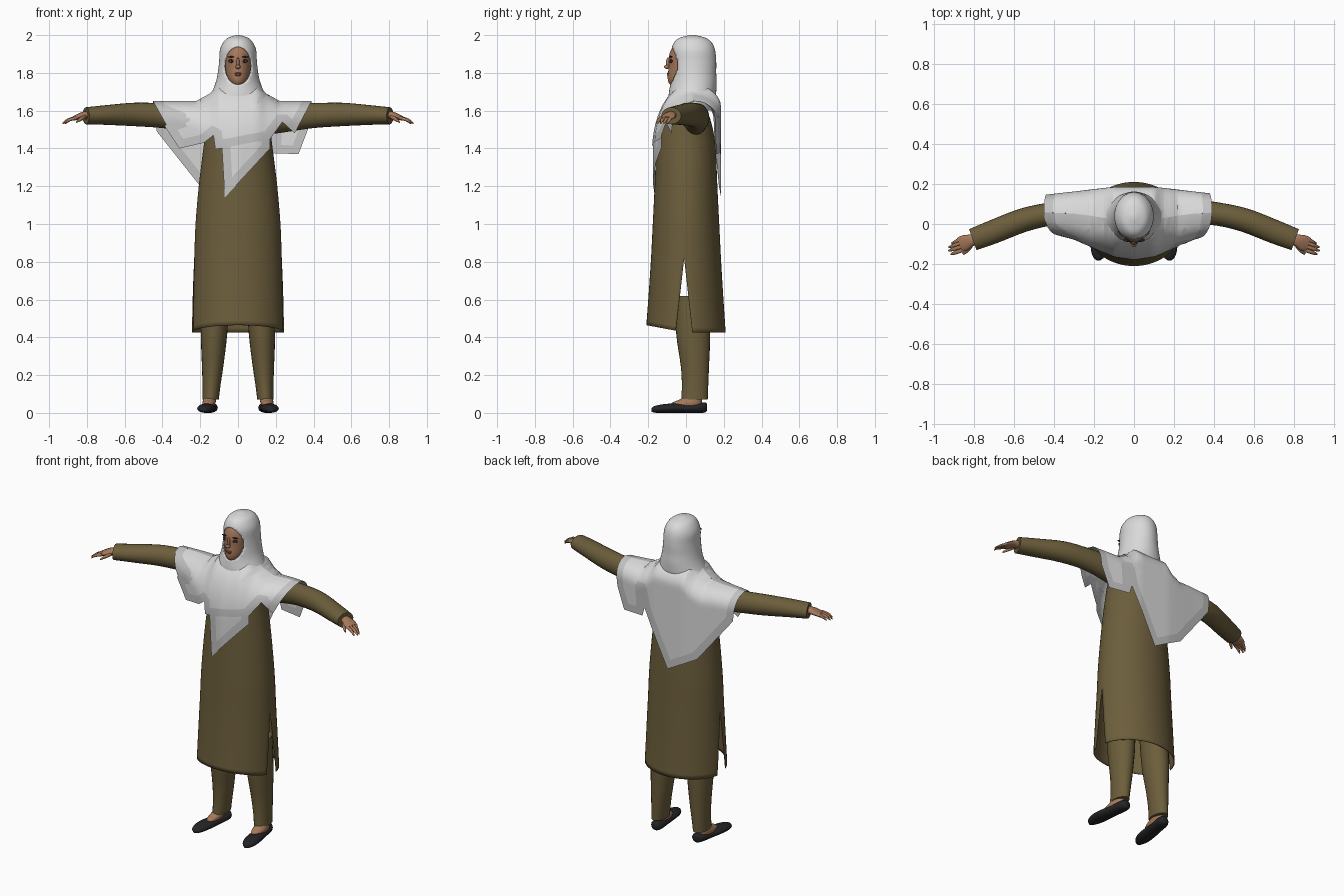
import bpy, bmesh, math
from mathutils import Vector
from mathutils.geometry import intersect_point_line

cube = bpy.data.objects.get("Cube")
if cube:
    bpy.data.objects.remove(cube)


def material(name, *rgb):
    m = bpy.data.materials.new(name)
    m.use_nodes = True
    m.diffuse_color = (*rgb, 1)
    m.node_tree.nodes["Principled BSDF"].inputs["Base Color"].default_value = (*rgb, 1)
    return m


OLIVE = material("olive cloth", .15, .112, .045)
WHITE = material("scarf white", .7, .7, .7)
BORDER = material("scarf border", .54, .54, .54)
SKIN = material("skin", .38, .19, .105)
LIPS = material("lips", .27, .1, .065)
BLACK = material("shoe black", .018, .018, .02)
HAIR = material("brow and lash brown", .03, .016, .01)
EYE = material("eye white", .6, .57, .53)


def finish(name, bm, *mats, angle=50, thick=0):
    bmesh.ops.recalc_face_normals(bm, faces=bm.faces)
    mesh = bpy.data.meshes.new(name)
    bm.to_mesh(mesh)
    bm.free()
    for m in mats:
        mesh.materials.append(m)
    mesh.shade_smooth()
    mesh.set_sharp_from_angle(angle=math.radians(angle))
    obj = bpy.data.objects.new(name, mesh)
    bpy.context.collection.objects.link(obj)
    if thick:
        mod = obj.modifiers.new("cloth thickness", "SOLIDIFY")
        mod.thickness = thick
    return obj


def dense(rows, n=4):
    """Smooth curve through the rows, n steps per span."""
    rows = [Vector(r) for r in rows]
    out = []
    for i in range(len(rows) - 1):
        b, c = rows[i], rows[i + 1]
        a = rows[i - 1] if i else b
        d = rows[i + 2] if i + 2 < len(rows) else c
        for k in range(n):
            t = k / n
            out.append(b + (c - a) * (t / 2) + (a * 2 - b * 5 + c * 4 - d) * (t * t / 2)
                       + (b * 3 - a - c * 3 + d) * (t ** 3 / 2))
    return out + [rows[-1]]


# Section planes: flat, across an arm, across a shoe
FLAT = (Vector((1, 0, 0)), Vector((0, 1, 0)))
ARM = (Vector((.35, 1, 0)), Vector((0, 0, 1)))
SHOE = (Vector((1, 0, 0)), Vector((0, 0, 1)))


def loft(rows, plane, seg=24, flip=1, caps=True, steps=4):
    """Rows are x, y, z and two radii; flip mirrors left and right."""
    bm = bmesh.new()
    rings = []
    for x, y, z, a, b in dense(rows, steps):
        ring = []
        for i in range(seg):
            t = math.tau * i / seg
            p = Vector((x, y, z)) + plane[0] * a * math.cos(t) + plane[1] * b * math.sin(t)
            ring.append(bm.verts.new((p.x * flip, p.y, p.z)))
        rings.append(ring)
    for low, high in zip(rings, rings[1:]):
        for i in range(seg):
            j = (i + 1) % seg
            bm.faces.new((low[i], low[j], high[j], high[i]))
    if caps:
        bm.faces.new(rings[0])
        bm.faces.new(rings[-1])
    return bm


def ball(name, mat, centre, size):
    bm = bmesh.new()
    bmesh.ops.create_uvsphere(bm, u_segments=16, v_segments=10, radius=1)
    for v in bm.verts:
        v.co = Vector(a * b + c for a, b, c in zip(v.co, size, centre))
    finish(name, bm, mat)


# Long tunic: front and back halves that part below the hip slits
bm = bmesh.new()
SLIT = .82
profile = [(.425, .247, .21), (.62, .24, .197), (.82, .232, .185), (1, .225, .176), (1.2, .208, .166),
           (1.35, .19, .16), (1.45, .177, .152), (1.55, .165, .13), (1.62, .13, .1), (1.68, .06, .06)]
for side in (-1, 1):
    rows = []
    for z, rx, ry in dense(profile, 5):
        k = max(0, (SLIT - z) / .4)
        start = math.asin((side * k * .045 - .01) / ry)
        row = []
        for i in range(33):
            t = i / 32
            ang = start + (math.pi - 2 * start) * t
            if side < 0:
                ang = math.pi - start + (math.pi + 2 * start) * t
            lift = .04 * k * max(0, -math.sin(ang))
            row.append(bm.verts.new((rx * math.cos(ang), ry * math.sin(ang), z + lift)))
        rows.append(row)
    for low, high in zip(rows, rows[1:]):
        for i in range(32):
            bm.faces.new((low[i], low[i + 1], high[i + 1], high[i]))
bmesh.ops.remove_doubles(bm, verts=bm.verts, dist=.0002)
finish("tunic", bm, OLIVE, thick=.004)

# Limbs
for flip, side in ((1, "left"), (-1, "right")):
    finish(side + "_sleeve", loft([
        (.1, .04, 1.545, .07, .08), (.25, .058, 1.562, .066, .076), (.4, .052, 1.574, .056, .066),
        (.55, .02, 1.58, .056, .062), (.7, -.038, 1.577, .056, .052), (.805, -.078, 1.573, .052, .045),
    ], ARM, flip=flip), OLIVE)
    finish(side + "_palm", loft([
        (.78, -.072, 1.574, .026, .024), (.815, -.082, 1.576, .029, .02),
        (.845, -.094, 1.568, .037, .016), (.872, -.104, 1.558, .034, .011),
    ], ARM, 16, flip), SKIN)
    for i, finger in enumerate(("index", "middle", "ring", "little")):
        y = -.132 + i * .018
        reach = (.046, .058, .056, .042)[i]
        finish(f"{side}_{finger}_finger", loft([
            (.858 + i * .005, y, 1.561, .009, .009),
            (.87 + reach * .55, y - .012, 1.55, .0085, .0085),
            (.87 + reach, y - .02, 1.533, .004, .004),
        ], ARM, 10, flip), SKIN)
    finish(side + "_thumb", loft([
        (.81, -.1, 1.568, .014, .012), (.832, -.13, 1.556, .011, .011), (.855, -.15, 1.54, .005, .005),
    ], ARM, 10, flip), SKIN)
    finish(side + "_trouser_leg", loft([
        (.12, .03, .62, .075, .09), (.127, .038, .42, .07, .09), (.134, .047, .25, .057, .075),
        (.14, .048, .15, .048, .07), (.145, .045, .07, .043, .07),
    ], FLAT, flip=flip), OLIVE)
    finish(side + "_foot", loft([
        (.146, .045, .11, .032, .04), (.149, .03, .075, .034, .056),
        (.154, .005, .054, .035, .078), (.157, 0, .035, .03, .08),
    ], FLAT, 20, flip), SKIN)
    finish(side + "_shoe", loft([
        (.178, -.182, .016, .008, .01), (.176, -.165, .019, .028, .018), (.172, -.12, .023, .044, .023),
        (.165, -.06, .025, .046, .025), (.155, .01, .024, .041, .024), (.147, .07, .027, .04, .027),
        (.143, .1, .029, .03, .027), (.142, .112, .03, .012, .018),
    ], SHOE, 20, flip), BLACK)

# Head and face
finish("head", loft([
    (0, .01, 1.66, .05, .05), (0, .0, 1.72, .04, .066), (0, -.008, 1.745, .046, .082),
    (0, -.002, 1.775, .06, .095), (0, .008, 1.83, .07, .1), (0, .01, 1.89, .073, .1),
    (0, .02, 1.94, .062, .088), (0, .03, 1.965, .03, .05),
], FLAT, 32), SKIN)
ball("nose_bridge", SKIN, (0, -.094, 1.852), (.008, .012, .03))
ball("nose_tip", SKIN, (0, -.1, 1.832), (.013, .016, .011))
ball("upper_lip", LIPS, (0, -.094, 1.797), (.02, .008, .005))
ball("lower_lip", LIPS, (0, -.093, 1.789), (.017, .008, .006))
ball("chin", SKIN, (0, -.08, 1.758), (.022, .014, .016))
for flip, side in ((1, "left"), (-1, "right")):
    ball(side + "_lashes", HAIR, (.033 * flip, -.078, 1.863), (.018, .009, .01))
    ball(side + "_eye", EYE, (.033 * flip, -.081, 1.861), (.013, .0085, .006))
    ball(side + "_iris", BLACK, (.033 * flip, -.087, 1.861), (.006, .004, .006))
    ball(side + "_brow", HAIR, (.034 * flip, -.08, 1.885), (.021, .008, .0035))

# Hood with an oval face opening
bm = loft([
    (0, .02, 1.6, .165, .13), (0, .03, 1.66, .165, .125), (0, .035, 1.7, .138, .125),
    (0, .04, 1.75, .118, .122), (0, .04, 1.8, .107, .12), (0, .04, 1.86, .1, .12),
    (0, .038, 1.92, .096, .116), (0, .037, 1.96, .079, .1), (0, .035, 1.985, .055, .07),
    (0, .035, 2, .012, .015),
], FLAT, 64, caps=False, steps=5)


def oval(p):
    return math.hypot(p.x / .072, (p.z - 1.838) / .1)


bmesh.ops.delete(bm, context="FACES", geom=[
    f for f in bm.faces if f.calc_center_median().y < 0 and oval(f.calc_center_median()) < 1])
for v in bm.verts:
    if v.is_boundary and v.co.y < .01 and 1.7 < v.co.z < 1.97:
        k = oval(v.co)
        v.co.x /= k
        v.co.z = 1.838 + (v.co.z - 1.838) / k
top = [e for e in bm.edges if e.is_boundary and min(v.co.z for v in e.verts) > 1.99]
bmesh.ops.holes_fill(bm, edges=top)
finish("scarf_hood", bm, WHITE, thick=.006)

# Draped scarf: distance from the middle, ridge height, ridge y,
# front depth, back depth, front fall, back fall
DRAPE = [(0, 1.74, .02, .2, .165, .36, .12), (.1, 1.74, .025, .19, .16, .32, .12),
         (.15, 1.69, .03, .175, .15, .25, .12), (.22, 1.652, .042, .155, .13, .15, .11),
         (.3, 1.652, .052, .13, .11, .12, .1), (.5, 1.65, .06, .085, .08, .1, .1)]


def drape_at(x):
    x = abs(x)
    for a, b in zip(DRAPE, DRAPE[1:]):
        if x <= b[0]:
            return Vector(a).lerp(Vector(b), (x - a[0]) / (b[0] - a[0]))


def drape(name, hem, side, lift=0, ridge=True, band=.045):
    """Flat outline, cut into a grid, then bent over the shoulders."""
    pts = [Vector((x, 0, z)) for x, z in hem]
    if ridge:
        knots = sorted({s * row[0] for row in DRAPE for s in (-1, 1)})
        knots = [pts[-1].x] + [k for k in knots if pts[-1].x < k < pts[0].x] + [pts[0].x]
        outline = pts[1:-1] + [Vector((k, 0, drape_at(k)[1])) for k in knots]
    else:
        outline = pts
    bm = bmesh.new()
    bm.faces.new([bm.verts.new(p) for p in outline])
    bmesh.ops.triangulate(bm, faces=bm.faces)
    edges = list(zip(pts, pts[1:]))
    cuts = [(Vector((0, 0, 1 + i * .02)), Vector((0, 0, 1))) for i in range(40)]
    cuts += [(Vector((i * .025, 0, 0)), Vector((1, 0, 0))) for i in range(-20, 21)]
    for a, b in edges:
        inward = Vector((b.z - a.z, 0, a.x - b.x)).normalized()
        cuts.append((a + inward * band, inward))
    for co, no in cuts:
        bmesh.ops.bisect_plane(bm, geom=bm.verts[:] + bm.edges[:] + bm.faces[:],
                               plane_co=co, plane_no=no, dist=.0005)
    # Border strip along the hem
    for f in bm.faces:
        c = f.calc_center_median()
        for a, b in edges:
            t = min(1, max(0, intersect_point_line(c, a, b)[1]))
            if (c - a.lerp(b, t)).length < band:
                f.material_index = 1
    for v in bm.verts:
        _, peak, mid, front, back, fall_f, fall_b = drape_at(v.co.x)
        depth, fall = (front, fall_f) if side < 0 else (back, fall_b)
        u = min(1, max(0, (v.co.z - peak + fall) / fall))
        v.co.y = mid + side * (depth * math.sqrt(1 - u * u) + lift)
    finish(name, bm, WHITE, BORDER, angle=60)


drape("scarf_front", [
    (.39, 1.65), (.3, 1.48), (.235, 1.54), (.17, 1.45), (-.12, 1.395), (-.13, 1.47), (-.18, 1.43),
    (-.31, 1.4), (-.39, 1.52), (-.31, 1.55), (-.42, 1.6), (-.45, 1.65)], -1)
drape("scarf_front_point", [
    (.17, 1.55), (.17, 1.4), (-.07, 1.14), (-.085, 1.4), (-.09, 1.55)], -1, -.005, False)
drape("scarf_back", [
    (.39, 1.65), (.37, 1.5), (.32, 1.37), (.18, 1.375), (.19, 1.54), (.165, 1.43), (0, 1.09),
    (-.2, 1.2), (-.43, 1.49), (-.45, 1.65)], 1)
